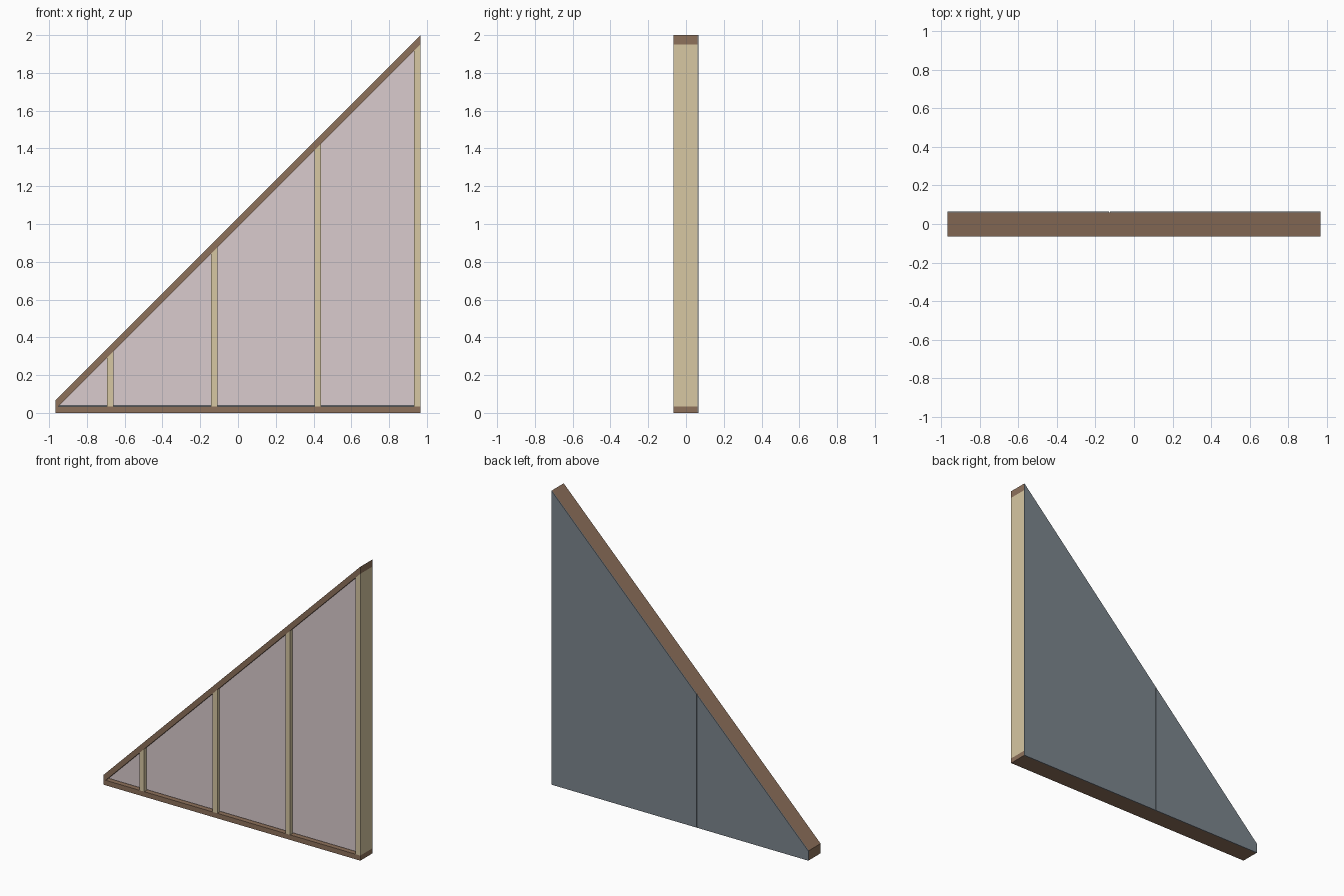
import bpy, bmesh

if "Cube" in bpy.data.objects:
    bpy.data.objects.remove(bpy.data.objects["Cube"])

# Main dimensions
LEFT, RIGHT = -0.967, 0.967
FRONT, BACK = -0.066, 0.066
PLATE = 0.0343              # timber thickness
SHEET = 0.006               # sheathing thickness
WOOD_BACK = BACK - SHEET
RISE = 2.0 - RIGHT          # outer slope line: z = x + RISE
INNER = RISE - PLATE * 2 ** 0.5   # underside of the sloping plate
STUD_CENTRES = [-0.677, -0.127, 0.422, RIGHT - PLATE / 2]


def material(name, rgb):
    mat = bpy.data.materials.new(name)
    mat.diffuse_color = (*rgb, 1)
    mat.use_nodes = True
    mat.node_tree.nodes["Principled BSDF"].inputs["Base Color"].default_value = mat.diffuse_color
    return mat


BROWN = material("plate_timber", (0.27, 0.165, 0.105))
TAN = material("stud_timber", (0.68, 0.57, 0.36))
PINK = material("insulation_pink", (0.70, 0.595, 0.615))
SLATE = material("sheathing_slate", (0.20, 0.235, 0.27))


def prism(name, profile, y0, y1, mat):
    """Extrude an x-z profile from y0 to y1."""
    bm = bmesh.new()
    face = bm.faces.new([bm.verts.new((x, y0, z)) for x, z in profile])
    ext = bmesh.ops.extrude_face_region(bm, geom=[face])["geom"]
    verts = [v for v in ext if isinstance(v, bmesh.types.BMVert)]
    bmesh.ops.translate(bm, verts=verts, vec=(0, y1 - y0, 0))
    bmesh.ops.recalc_face_normals(bm, faces=bm.faces)
    mesh = bpy.data.meshes.new(name)
    bm.to_mesh(mesh)
    bm.free()
    mesh.materials.append(mat)
    obj = bpy.data.objects.new(name, mesh)
    bpy.context.collection.objects.link(obj)
    return obj


def raked(x0, x1, z0, offset):
    """Upright profile whose top follows the 45 degree slope."""
    pts = [(x0, z0), (x1, z0), (x1, x1 + offset)]
    if x0 + offset > z0 + 1e-5:
        pts.append((x0, x0 + offset))
    return pts


# Bottom and sloping plates
prism("bottom_plate", [(LEFT, 0), (RIGHT, 0), (RIGHT, PLATE), (LEFT, PLATE)],
      FRONT, WOOD_BACK, BROWN)
prism("sloping_top_plate",
      [(LEFT, PLATE), (PLATE - INNER, PLATE), (RIGHT, RIGHT + INNER),
       (RIGHT, 2.0), (LEFT, LEFT + RISE)], FRONT, WOOD_BACK, BROWN)

# Studs with mitred tops
for i, c in enumerate(STUD_CENTRES):
    prism(f"stud_{i + 1}", raked(c - PLATE / 2, c + PLATE / 2, PLATE, INNER),
          FRONT, WOOD_BACK, TAN)

# Insulation batts, set back from the front of the studs
base = PLATE + 0.005
starts = [base - INNER] + [c + PLATE / 2 for c in STUD_CENTRES[:-1]]
for i, (x0, c) in enumerate(zip(starts, STUD_CENTRES)):
    prism(f"insulation_batt_{i + 1}", raked(x0, c - PLATE / 2, base, INNER),
          FRONT + 0.025, WOOD_BACK, PINK)

# Two back sheathing panels with a narrow joint on a stud
joint, gap = STUD_CENTRES[1], 0.0015
prism("sheathing_low", raked(LEFT, joint - gap, 0, RISE), WOOD_BACK, BACK, SLATE)
prism("sheathing_high", raked(joint + gap, RIGHT, 0, RISE), WOOD_BACK, BACK, SLATE)
